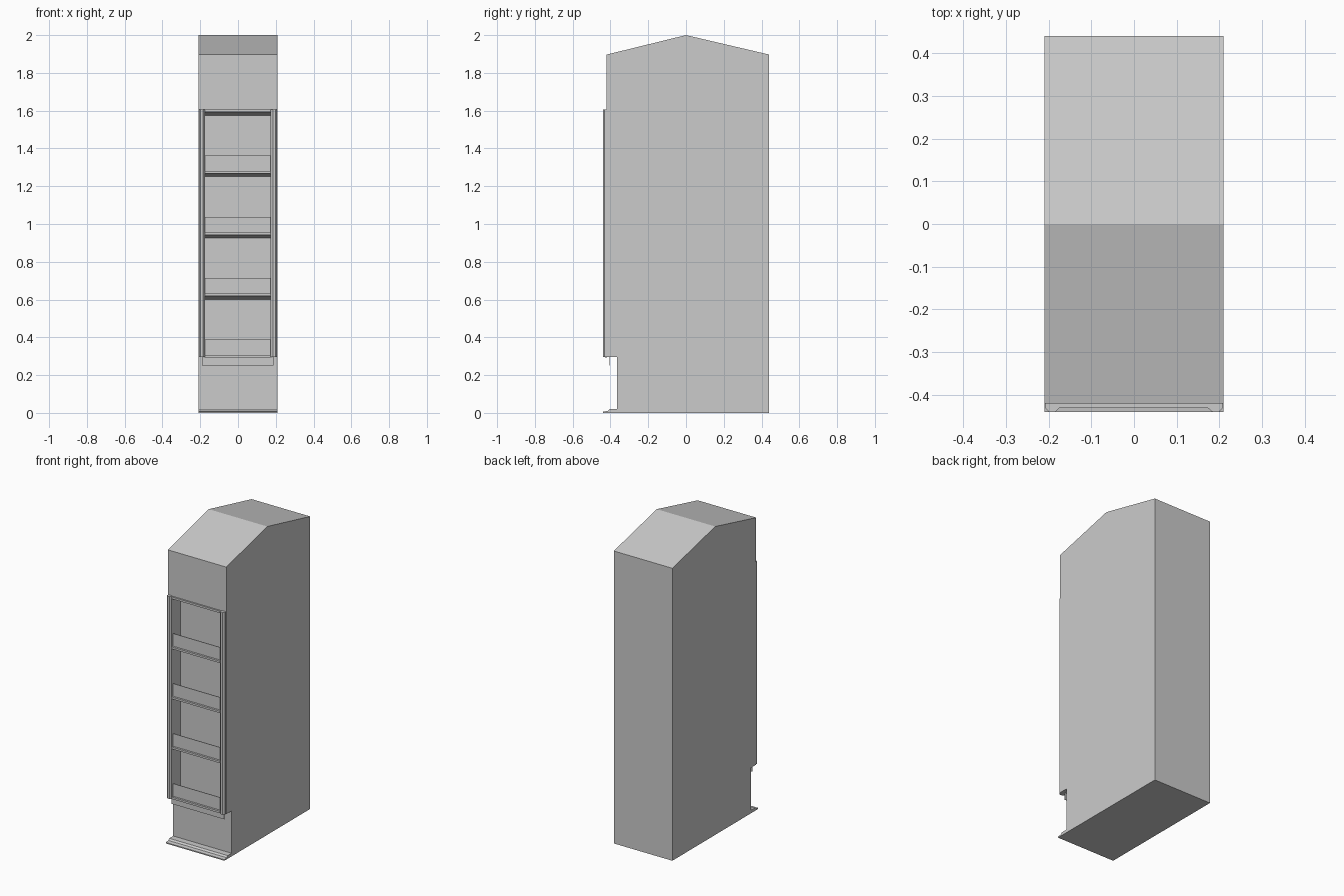
import bpy, bmesh
from mathutils import Vector

if "Cube" in bpy.data.objects:
    bpy.data.objects.remove(bpy.data.objects["Cube"])


def extrude(name, sections, axis):
    """Extrude 2D profiles: each section is (points, start, end) along axis 'x' or 'z'."""
    bm = bmesh.new()
    for pts, a, b in sections:
        if axis == 'x':
            verts = [bm.verts.new((a, p, q)) for p, q in pts]
            step = Vector((b - a, 0, 0))
        else:
            verts = [bm.verts.new((p, q, a)) for p, q in pts]
            step = Vector((0, 0, b - a))
        face = bm.faces.new(verts)
        res = bmesh.ops.extrude_face_region(bm, geom=[face], use_keep_orig=True)
        moved = [g for g in res['geom'] if isinstance(g, bmesh.types.BMVert)]
        bmesh.ops.translate(bm, verts=moved, vec=step)
    bmesh.ops.recalc_face_normals(bm, faces=bm.faces)
    mesh = bpy.data.meshes.new(name)
    bm.to_mesh(mesh)
    bm.free()
    obj = bpy.data.objects.new(name, mesh)
    bpy.context.collection.objects.link(obj)
    return obj


def rect(a0, a1, b0, b1):
    return [(a0, b0), (a1, b0), (a1, b1), (a0, b1)]


W = 0.21                       # half width
X0, X1 = -0.175, 0.172         # bay opening
FLOOR, PITCH, RAIL = 0.307, 0.3245, 0.013
floors = [FLOOR + PITCH * i for i in range(5)]

# Cabinet body with pitched roof, toe recess and stepped foot
body = extrude("cabinet_body", [([
    (-0.44, 0), (0.44, 0), (0.44, 1.897), (0, 2), (-0.42, 1.897),
    (-0.42, 0.295), (-0.365, 0.295), (-0.365, 0.02), (-0.405, 0.02),
    (-0.415, 0.01), (-0.44, 0.007)], -W, W)], 'x')

# Four display bays cut into the front, ceilings sloping down to the back
bays = []
for z, top in zip(floors, floors[1:]):
    bays.append(([(-0.46, z), (-0.34, z), (-0.34, top - 0.03),
                  (-0.42, top - RAIL), (-0.46, top - RAIL)], X0, X1))
cutter = extrude("bay_cutter", bays, 'x')
cutter.hide_render = True
cutter.hide_viewport = True
mod = body.modifiers.new("bays", 'BOOLEAN')
mod.operation = 'DIFFERENCE'
mod.solver = 'EXACT'
mod.object = cutter

# Bevelled upright trims either side of the bays
for name, s, inner in (("left_trim", -1, X0), ("right_trim", 1, X1)):
    extrude(name, [([(s * 0.207, -0.419), (s * 0.207, -0.431), (s * 0.198, -0.44),
                     (s * 0.184, -0.44), (inner, -0.43), (inner, -0.419)],
                    0.295, 1.607)], 'z')

# Shelf edge rails
for i, z in enumerate(floors):
    extrude(f"shelf_rail_{i + 1}", [(rect(-0.43, -0.419, z - RAIL, z), X0, X1)], 'x')

# Low retaining panel at the front of each shelf
for i, z in enumerate(floors[:4]):
    extrude(f"shelf_lip_{i + 1}", [(rect(-0.417, -0.413, z, z + 0.082), X0, X1)], 'x')

# Thin valance hanging over the toe recess
extrude("valance", [(rect(-0.408, -0.405, 0.25, 0.297), -0.19, 0.187)], 'x')
